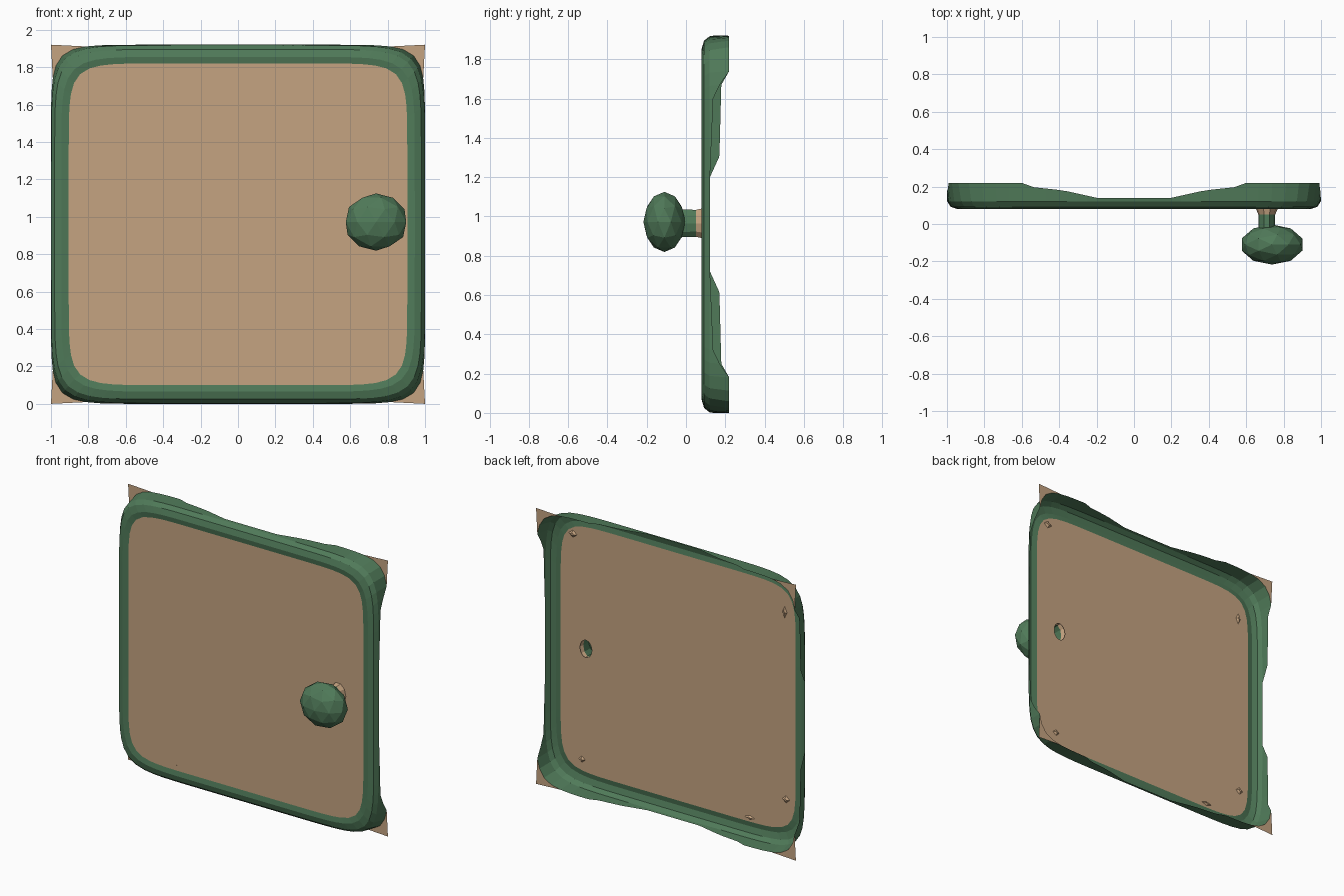
import bpy, bmesh, math
from mathutils import Vector

cube = bpy.data.objects.get("Cube")
if cube:
    bpy.data.objects.remove(cube)

SEG = 128
MID_Z = 0.96
BACK_Y = 0.22


def material(name, color):
    m = bpy.data.materials.new(name)
    m.use_nodes = True
    m.diffuse_color = color
    m.node_tree.nodes["Principled BSDF"].inputs["Base Color"].default_value = color
    return m


tan = material("tan board", (0.56, 0.37, 0.22, 1))
green = material("dull green", (0.08, 0.195, 0.1, 1))


def finish(bm, name, mat):
    mesh = bpy.data.meshes.new(name)
    bm.to_mesh(mesh)
    bm.free()
    mesh.materials.append(mat)
    obj = bpy.data.objects.new(name, mesh)
    bpy.context.collection.objects.link(obj)
    return obj


def rounded_ring(hx, hz, y, power):
    """Loop of points round a soft-cornered rectangle; y is a number or a rule."""
    pts = []
    for i in range(SEG):
        a = math.tau * i / SEG
        c, s = math.cos(a), math.sin(a)
        r = (abs(c) ** power + abs(s) ** power) ** (-1 / power)
        depth = y(c * r, s * r) if callable(y) else y
        pts.append(Vector((hx * c * r, depth, MID_Z + hz * s * r)))
    return pts


def loft(rings, name, mat):
    bm = bmesh.new()
    loops = [[bm.verts.new(p) for p in ring] for ring in rings]
    for a, b in zip(loops, loops[1:]):
        n = len(a)
        for i in range(n):
            j = (i + 1) % n
            bm.faces.new((a[i], a[j], b[j], b[i]))
    return finish(bm, name, mat)


def ramp(t, stops):
    for (t0, v0), (t1, v1) in zip(stops, stops[1:]):
        if t <= t1:
            return v0 + (v1 - v0) * max(0, t - t0) / (t1 - t0)
    return stops[-1][1]


def wall_depth(u, w):
    """The frame wall is worn shallow mid-edge and full depth at corners."""
    if abs(w) > abs(u):
        return ramp(abs(u), [(0.2, 0.14), (0.38, 0.18), (0.57, 0.2), (0.6, BACK_Y)])
    if u > 0:
        return ramp(abs(w), [(0.25, 0.122), (0.7, 0.14), (0.8, BACK_Y)])
    return ramp(abs(w), [(0.25, 0.122), (0.36, 0.17), (0.75, 0.18), (0.8, BACK_Y)])


# frame: rolled front lip, rounded shoulder, ragged back edge
inner = rounded_ring(0.905, 0.86, 0.086, 10)
back = rounded_ring(1.0, 0.96, wall_depth, 11)
loft([inner,
      rounded_ring(0.945, 0.895, 0.08, 9),
      rounded_ring(0.98, 0.935, 0.092, 9),
      rounded_ring(0.998, 0.957, 0.12, 9),
      back], "frame", green)

# board with a hole behind the knob
hole_centre = Vector((0.71, 0.086, 0.965))
hole = []
for p in inner:
    d = (p - hole_centre).normalized()
    hole.append(hole_centre + Vector((d.x * 0.045, 0, d.z * 0.06)))
loft([hole, inner], "board", tan)

# flat corner plates outside the rounded frame
for sx in (-1, 1):
    for sz in (-1, 1):
        edge = [p for p in back if p.x * sx > 0.78 and (p.z - MID_Z) * sz > 0.74]
        edge.sort(key=lambda p: math.atan2((p.z - MID_Z) * sz, p.x * sx))
        bm = bmesh.new()
        tip = bm.verts.new((sx, BACK_Y, MID_Z + sz * MID_Z))
        arc = [bm.verts.new((p.x, BACK_Y, p.z)) for p in edge]
        for a, b in zip(arc, arc[1:]):
            bm.faces.new((tip, a, b))
        side = "left" if sx > 0 else "right"
        finish(bm, f"{'upper' if sz > 0 else 'lower'}_{side}_corner_plate", tan)


def oval(rx, rz, y, sides=10):
    return [Vector((hole_centre.x + rx * math.cos(math.tau * i / sides), y,
                    hole_centre.z + rz * math.sin(math.tau * i / sides)))
            for i in range(sides)]


# knob stem, a tube open to the back, with a flared tan foot
loft([oval(0.045, 0.075, -0.03), oval(0.045, 0.072, 0.05)], "knob_stem", green)
loft([oval(0.045, 0.072, 0.05), oval(0.06, 0.08, 0.086)], "stem_foot", tan)

# faceted knob
bm = bmesh.new()
bmesh.ops.create_icosphere(bm, subdivisions=2, radius=1)
bmesh.ops.scale(bm, vec=(0.17, 0.107, 0.153), verts=bm.verts)
bmesh.ops.translate(bm, vec=(0.738, -0.11, 0.972), verts=bm.verts)
finish(bm, "knob", green)

# small splinters chipped out of the board
chips = [(-0.82, 1.63, 0.025, 0.055), (0.81, 1.74, 0.045, 0.035),
         (-0.83, 0.33, 0.04, 0.035), (-0.55, 0.13, 0.055, 0.02),
         (0.74, 0.19, 0.035, 0.03)]
for x, z, rx, rz in chips:
    bm = bmesh.new()
    bmesh.ops.create_cone(bm, cap_ends=True, segments=4, radius1=1, radius2=0.3, depth=1)
    for v in bm.verts:
        v.co = (x + v.co.x * rx, 0.088 + v.co.z * 0.018, z + v.co.y * rz)
    finish(bm, "board_chip", tan)
